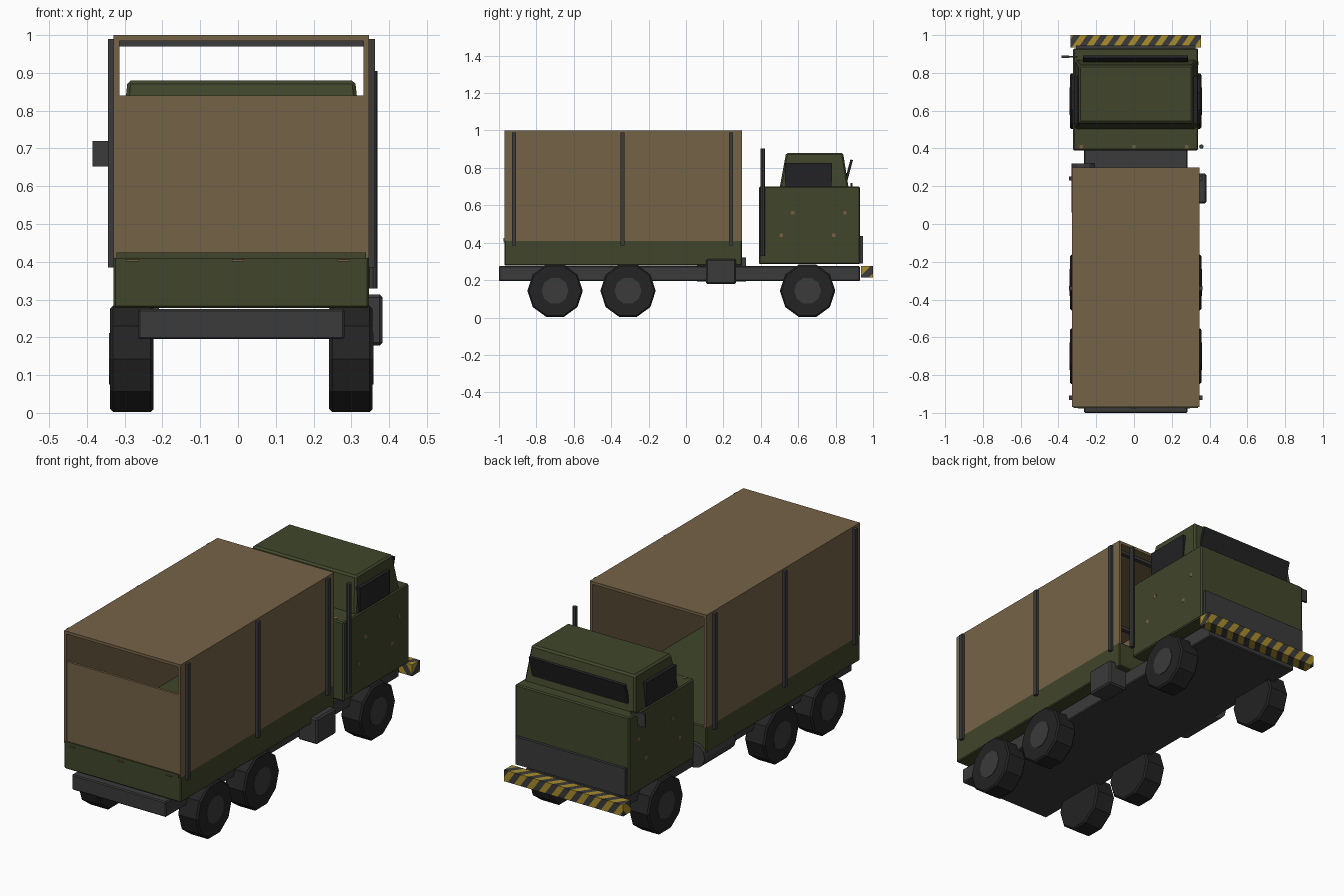
import bpy, bmesh, math
from mathutils import Matrix, Vector

old = bpy.data.objects.get("Cube")
if old:
    bpy.data.objects.remove(old, do_unlink=True)

CX = 0.009  # centre line of the truck


def material(name, r, g, b):
    m = bpy.data.materials.new(name)
    m.use_nodes = True
    m.diffuse_color = (r, g, b, 1)
    bsdf = m.node_tree.nodes["Principled BSDF"]
    bsdf.inputs["Base Color"].default_value = (r, g, b, 1)
    bsdf.inputs["Roughness"].default_value = 0.9
    return m


GREEN = material("olive green", 0.052, 0.061, 0.024)
CANVAS = material("tan canvas", 0.178, 0.125, 0.062)
GREY = material("dark grey steel", 0.043, 0.043, 0.044)
RUBBER = material("black rubber", 0.017, 0.017, 0.017)
GLASS = material("dark glass", 0.016, 0.016, 0.018)
YELLOW = material("warning yellow", 0.4, 0.27, 0.025)
RUST = material("rust brown", 0.19, 0.115, 0.055)


def finish(name, bm, *mats):
    bmesh.ops.recalc_face_normals(bm, faces=bm.faces)
    mesh = bpy.data.meshes.new(name)
    bm.to_mesh(mesh)
    bm.free()
    for m in mats:
        mesh.materials.append(m)
    ob = bpy.data.objects.new(name, mesh)
    bpy.context.collection.objects.link(ob)
    return ob


def box_mesh(x, y, z):
    bm = bmesh.new()
    bmesh.ops.create_cube(bm, size=1)
    for v in bm.verts:
        v.co = Vector([(a + b) / 2 + c * (b - a) for (a, b), c in zip((x, y, z), v.co)])
    return bm


def box(name, x, y, z, mat, bevel=0.0):
    bm = box_mesh(x, y, z)
    if bevel:
        bmesh.ops.bevel(bm, geom=bm.edges[:], offset=bevel, segments=1, affect='EDGES')
    return finish(name, bm, mat)


def wide(half):
    return (CX - half, CX + half)


def side(s, a, b):
    # x range between two distances from the centre line, on one side
    return tuple(sorted((CX + s * a, CX + s * b)))


def cylinder(name, centre, radius, length, axis, sides, mat, bevel=0.0):
    bm = bmesh.new()
    bmesh.ops.create_cone(bm, cap_ends=True, segments=sides, radius1=radius,
                          radius2=radius, depth=length)
    if bevel:
        rims = [e for e in bm.edges if abs(e.verts[0].co.z - e.verts[1].co.z) < 1e-5]
        bmesh.ops.bevel(bm, geom=rims, offset=bevel, segments=1, affect='EDGES')
    turn = Vector((0, 0, 1)).rotation_difference(Vector(axis)).to_matrix().to_4x4()
    bm.transform(Matrix.Translation(centre) @ turn)
    return finish(name, bm, mat)


# Chassis and load bed
box("chassis", wide(0.273), (-1.0, 0.93), (0.195, 0.275), GREY, 0.005)
box("load_bed", wide(0.338), (-0.97, 0.3), (0.278, 0.415), GREEN, 0.005)
box("tailgate_rim", wide(0.33), (-0.975, -0.96), (0.408, 0.424), GREEN)

# Canvas cover, open at the front and above the rear panel
for s, label in ((1, "left"), (-1, "right")):
    box(f"canvas_{label}_wall", side(s, 0.323, 0.338), (-0.97, 0.3), (0.41, 0.99), CANVAS)
box("canvas_roof", wide(0.338), (-0.97, 0.3), (0.985, 1.0), CANVAS)
box("canvas_rear_panel", wide(0.336), (-0.968, -0.955), (0.415, 0.84), CANVAS)

# Steel bows around the canvas
for i, y in enumerate((-0.92, -0.34, 0.24), 1):
    for s, label in ((1, "left"), (-1, "right")):
        box(f"bow_{i}_{label}", side(s, 0.33, 0.353), (y - 0.011, y + 0.011),
            (0.385, 0.99), GREY)
    box(f"bow_{i}_top", wide(0.325), (y - 0.011, y + 0.011), (0.97, 0.987), GREY)

# Cab
box("cab_body", wide(0.331), (0.39, 0.93), (0.285, 0.7), GREEN, 0.006)
bm = box_mesh(wide(0.322), (0.5, 0.87), (0.69, 0.88))
for v in bm.verts:
    if v.co.z > 0.8:
        v.co.x = CX + (v.co.x - CX) * 0.935
        v.co.y += 0.035 if v.co.y < 0.7 else -0.03
bmesh.ops.bevel(bm, geom=bm.edges[:], offset=0.009, segments=1, affect='EDGES')
finish("cab_top", bm, GREEN)
box("side_windows", wide(0.326), (0.53, 0.78), (0.685, 0.825), GLASS)
box("front_grille", wide(0.317), (0.925, 0.945), (0.29, 0.435), GREY)

# Windscreen panel, leaning forward
bm = box_mesh((-0.278, 0.278), (-0.007, 0.007), (-0.057, 0.057))
bm.transform(Matrix.Translation((CX, 0.871, 0.788)) @ Matrix.Rotation(-0.26, 4, 'X'))
finish("windscreen", bm, GLASS)

# Striped bumper, cut along slanted planes
bm = box_mesh(wide(0.345), (0.935, 1.0), (0.215, 0.275))
slant = Vector((1, -0.7, 0.7))
STEP = 0.036
for i in range(-32, 16):
    bmesh.ops.bisect_plane(bm, geom=bm.verts[:] + bm.edges[:] + bm.faces[:], dist=1e-6,
                           plane_co=slant * (i * STEP / slant.length_squared),
                           plane_no=slant)
for f in bm.faces:
    f.material_index = math.floor(f.calc_center_median().dot(slant) / STEP) % 2
finish("bumper", bm, YELLOW, GREY)

# Wheels with hub plates
for axle, y in (("front", 0.65), ("middle", -0.31), ("rear", -0.7)):
    for s, label in ((1, "left"), (-1, "right")):
        bm_name = f"{axle}_{label}"
        tyre = cylinder(f"{bm_name}_tyre", (0, 0, 0), 0.148, 0.115, (1, 0, 0), 10,
                        RUBBER, 0.008)
        hub = cylinder(f"{bm_name}_hub", (s * 0.056, 0, 0), 0.072, 0.008, (1, 0, 0), 10, GREY)
        # turn the ten-sided wheel so that a flat rests on the ground
        for ob in (tyre, hub):
            ob.data.transform(Matrix.Rotation(math.radians(0), 4, 'X'))
            lowest = min(v.co.z for v in tyre.data.vertices)
            if ob is tyre and sum(abs(v.co.z - lowest) < 1e-4 for v in ob.data.vertices) < 4:
                turn = Matrix.Rotation(math.radians(18), 4, 'X')
                tyre.data.transform(turn)
                hub.data.transform(turn)
            ob.location = (CX + s * 0.29, y, 0.143)

# Fuel box, air tank, exhaust and mirror
box("fuel_box", (0.27, 0.383), (0.108, 0.268), (0.178, 0.313), GREY, 0.008)
cylinder("air_tank", (-0.268, 0.19, 0.257), 0.064, 0.26, (0, 1, 0), 12, GREY)
cylinder("exhaust_stack", (0.357, 0.41, 0.617), 0.012, 0.575, (0, 0, 1), 8, GREY)
box("mirror", (-0.385, -0.343), (0.879, 0.891), (0.652, 0.72), GREY)
box("mirror_arm", (-0.35, -0.3), (0.881, 0.889), (0.695, 0.712), GREY)

# Rust patches on the cab sides, tailgate and roof
for s in (1, -1):
    for i, (y, z) in enumerate(((0.57, 0.56), (0.85, 0.56), (0.51, 0.44), (0.79, 0.44)), 1):
        box(f"cab_rust_{'left' if s > 0 else 'right'}_{i}", side(s, 0.329, 0.332),
            (y - 0.009, y + 0.009), (z - 0.009, z + 0.009), RUST)
for i, x in enumerate((-0.28, 0.0, 0.28), 1):
    box(f"tailgate_rust_{i}", (x - 0.016, x + 0.016), (-0.977, -0.97), (0.401, 0.406), RUST)
    box(f"cab_rear_rust_{i}", (x - 0.009, x + 0.009), (0.4, 0.418), (0.698, 0.702), RUST)
